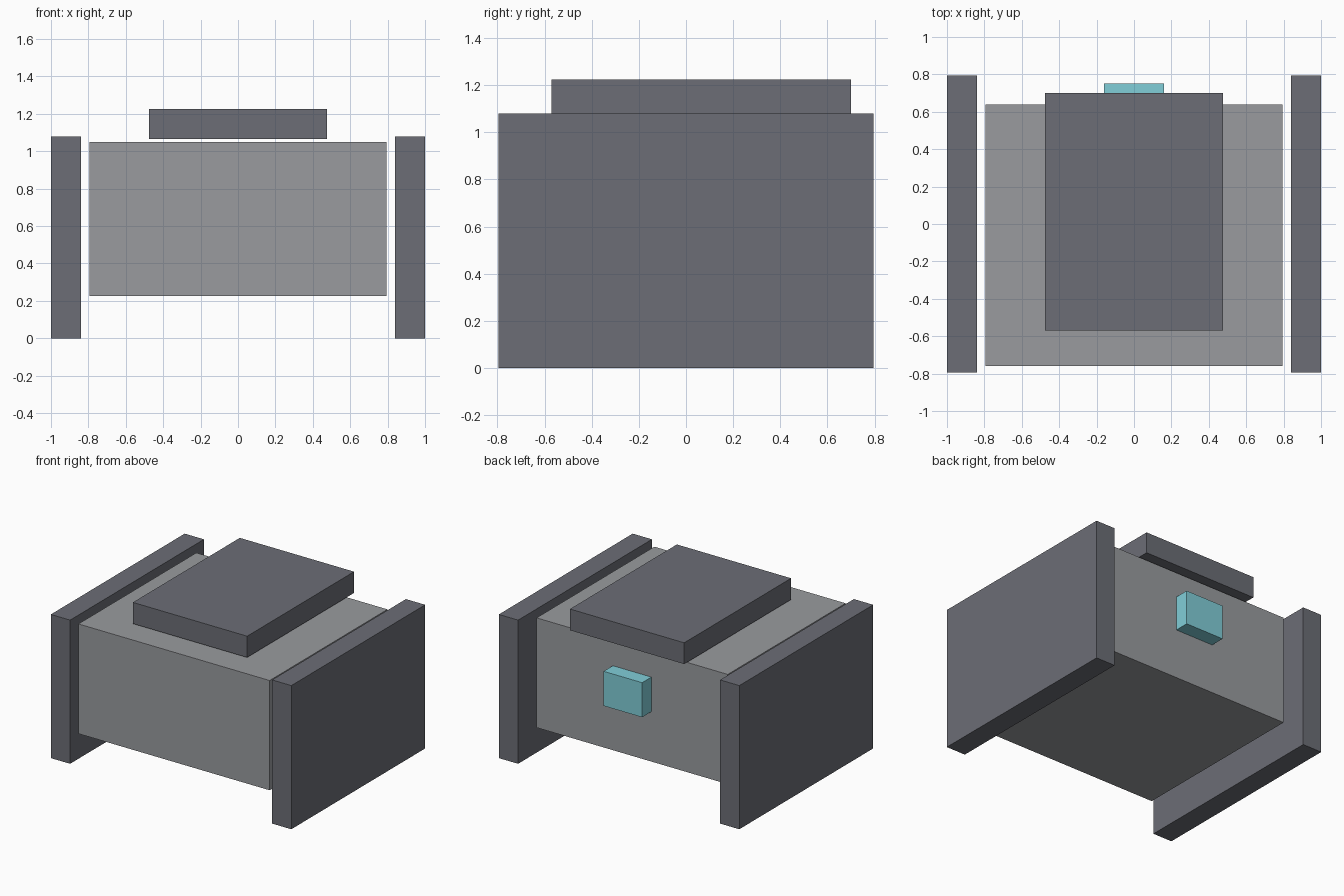
import bpy

if "Cube" in bpy.data.objects:
    bpy.data.objects.remove(bpy.data.objects["Cube"])


def material(name, rgb):
    mat = bpy.data.materials.new(name)
    mat.diffuse_color = (*rgb, 1)
    mat.use_nodes = True
    mat.node_tree.nodes["Principled BSDF"].inputs["Base Color"].default_value = mat.diffuse_color
    return mat


def box(name, x, y, z, mat):
    """Box from (min, max) ranges, with its size applied to the mesh."""
    lo, hi = zip(x, y, z)
    centre = [(a + b) / 2 for a, b in zip(lo, hi)]
    bpy.ops.mesh.primitive_cube_add(size=1, location=centre)
    obj = bpy.context.object
    obj.name = name
    obj.scale = [b - a for a, b in zip(lo, hi)]
    bpy.ops.object.transform_apply(location=True, rotation=False, scale=True)
    obj.data.materials.append(mat)
    return obj


dark = material("dark_grey", (0.15, 0.155, 0.18))
light = material("light_grey", (0.32, 0.33, 0.345))
cyan = material("cyan", (0.22, 0.62, 0.69))

# Main block hanging between the side panels
box("body", (-0.795, 0.795), (-0.76, 0.64), (0.225, 1.05), light)

# Side panels standing on the ground, mirrored across x
panel = box("side_panels", (0.84, 1.0), (-0.795, 0.795), (0, 1.08), dark)
panel.modifiers.new("Mirror", 'MIRROR')

# Raised slab floating just above the body
box("top_slab", (-0.475, 0.475), (-0.57, 0.70), (1.065, 1.225), dark)

# Small coloured block on the back face
box("back_light", (-0.16, 0.16), (0.64, 0.75), (0.60, 0.86), cyan)
